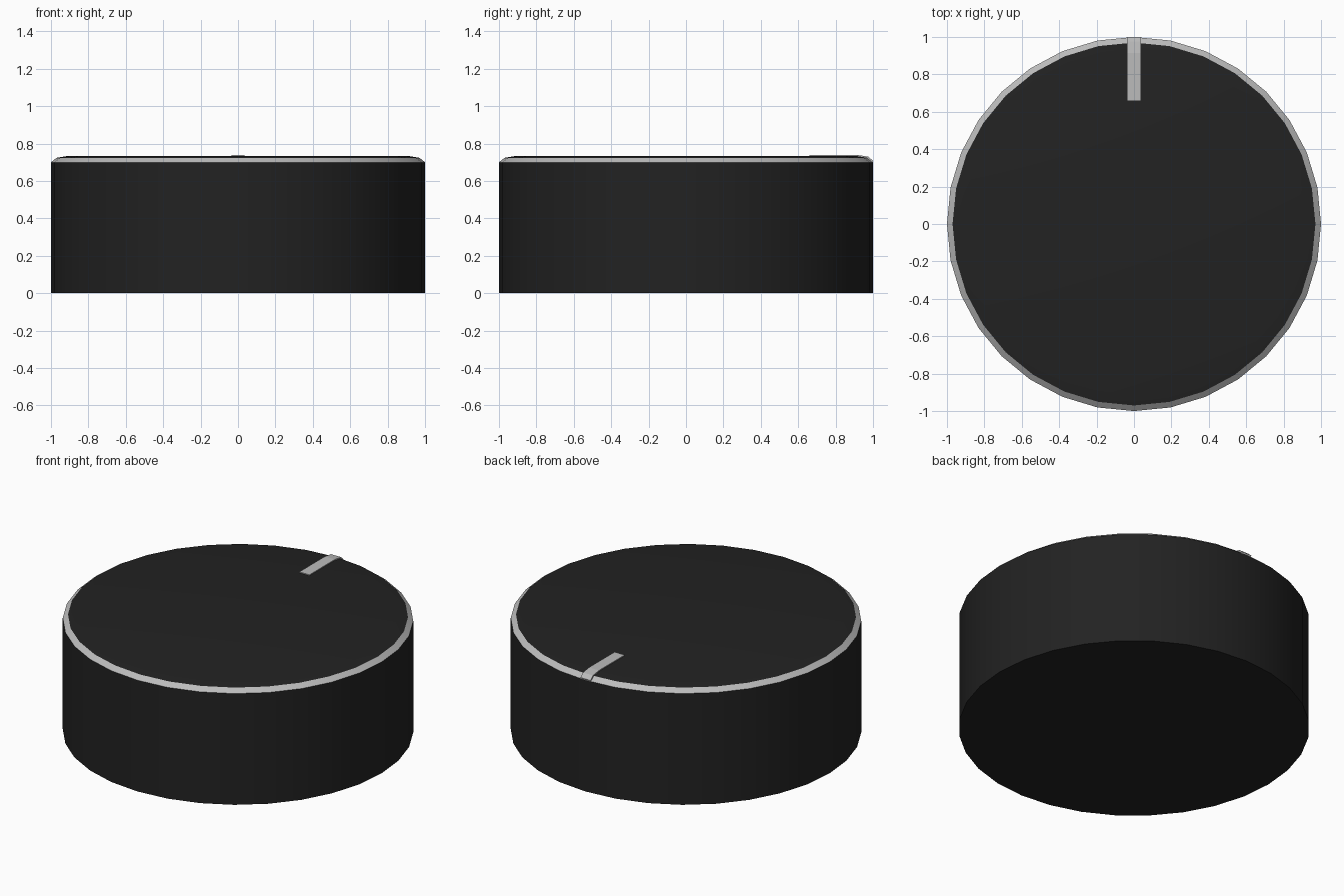
import bpy, bmesh, math

if "Cube" in bpy.data.objects:
    bpy.data.objects.remove(bpy.data.objects["Cube"])

N = 32


def material(name, rgb):
    m = bpy.data.materials.new(name)
    m.diffuse_color = (*rgb, 1)
    m.use_nodes = True
    m.node_tree.nodes["Principled BSDF"].inputs["Base Color"].default_value = m.diffuse_color
    return m


black = material("black", (0.016, 0.016, 0.016))
silver = material("silver", (0.5, 0.5, 0.5))


def finish(name, bm, mats, angle):
    bmesh.ops.recalc_face_normals(bm, faces=bm.faces)
    me = bpy.data.meshes.new(name)
    bm.to_mesh(me)
    bm.free()
    for m in mats:
        me.materials.append(m)
    ob = bpy.data.objects.new(name, me)
    bpy.context.collection.objects.link(ob)
    bpy.ops.object.select_all(action='DESELECT')
    ob.select_set(True)
    bpy.context.view_layer.objects.active = ob
    if angle:
        bpy.ops.object.shade_smooth_by_angle(angle=math.radians(angle))
    return ob


# Knob body: stacked rings (radius, height), with a silver bevel band
profile = [(1, 0), (1, 0.70), (0.97, 0.724), (0.91, 0.734)]
bm = bmesh.new()
rings = [[bm.verts.new((r * math.cos(2 * math.pi * i / N),
                        r * math.sin(2 * math.pi * i / N), z))
          for i in range(N)] for r, z in profile]
for level, (a, b) in enumerate(zip(rings, rings[1:])):
    for i in range(N):
        j = (i + 1) % N
        f = bm.faces.new((a[i], a[j], b[j], b[i]))
        f.material_index = 1 if level == 1 else 0
bm.faces.new(rings[0])
bm.faces.new(rings[-1])
finish("knob_body", bm, [black, silver], 25)

# Pointer mark: a strip following the top edge profile, extruded along x
outline = [(0.66, 0.731), (0.66, 0.739), (0.915, 0.739), (0.975, 0.730),
           (1.0, 0.708), (0.997, 0.698), (0.965, 0.722), (0.905, 0.731)]
bm = bmesh.new()
face = bm.faces.new([bm.verts.new((-0.035, y, z)) for y, z in outline])
ext = bmesh.ops.extrude_face_region(bm, geom=[face], use_keep_orig=True)
bmesh.ops.translate(bm, vec=(0.07, 0, 0),
                    verts=[v for v in ext["geom"] if isinstance(v, bmesh.types.BMVert)])
finish("pointer_mark", bm, [silver], 0)
